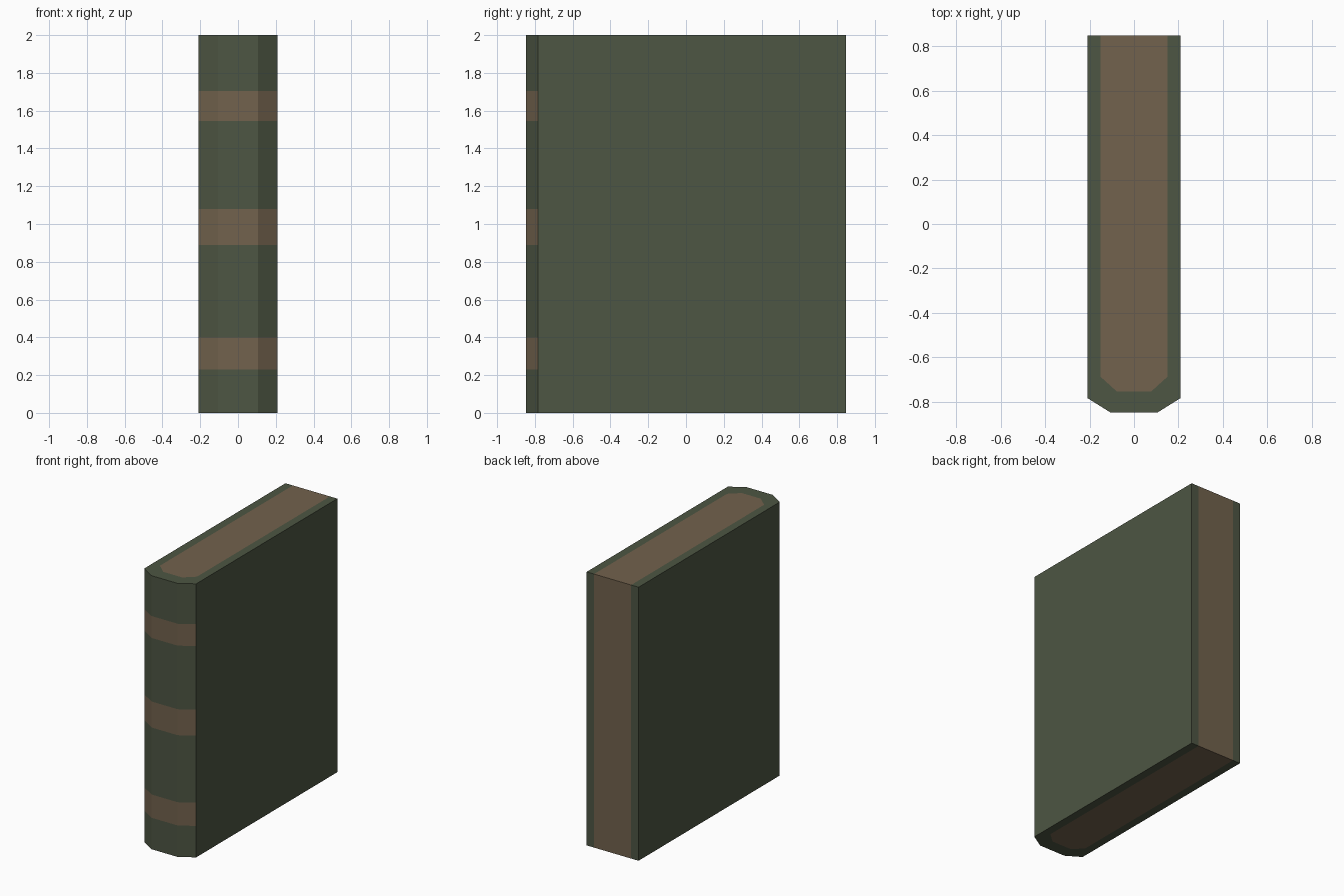
import bpy, bmesh

if "Cube" in bpy.data.objects:
    bpy.data.objects.remove(bpy.data.objects["Cube"])

def material(name, rgb):
    m = bpy.data.materials.new(name)
    m.diffuse_color = (*rgb, 1)
    m.use_nodes = True
    m.node_tree.nodes["Principled BSDF"].inputs["Base Color"].default_value = m.diffuse_color
    return m

GREEN, TAN = 0, 1

# Half cross-sections, from the open edge round to the spine (x, y)
def mirrored(half):
    return [(-x, y) for x, y in half] + [(x, y) for x, y in reversed(half)]

cover = mirrored([(0.21, 0.848), (0.21, -0.783), (0.106, -0.848)])
pages = mirrored([(0.15, 0.848), (0.15, -0.688), (0.077, -0.754)])

# Heights of the spine bands
bands = [(0.23, 0.40), (0.89, 1.08), (1.545, 1.705)]
levels = [0.0] + [z for b in bands for z in b] + [2.0]

bm = bmesh.new()

def ring(points, z):
    return [bm.verts.new((x, y, z)) for x, y in points]

def face(verts, mat):
    bm.faces.new(verts).material_index = mat

# Outer wall: boards, spine, and the fore edge with the page block showing
outline = cover + [pages[-1], pages[0]]
rings = [ring(outline, z) for z in levels]
n = len(outline)
for k, (lo, hi) in enumerate(zip(rings, rings[1:])):
    for i in range(n):
        j = (i + 1) % n
        is_band = k % 2 == 1 and i in (1, 2, 3)
        is_fore_edge = i == 6
        face([lo[i], lo[j], hi[j], hi[i]], TAN if is_band or is_fore_edge else GREEN)

# Top and bottom: cover rim around the page block
for r, z in ((rings[0], 0.0), (rings[-1], 2.0)):
    inner = [r[7]] + ring(pages[1:-1], z) + [r[6]]
    for i in range(5):
        face([r[i], r[i + 1], inner[i + 1], inner[i]], GREEN)
    face(inner, TAN)

bmesh.ops.recalc_face_normals(bm, faces=bm.faces)
mesh = bpy.data.meshes.new("book")
bm.to_mesh(mesh)
bm.free()
mesh.materials.append(material("dark green cover", (0.075, 0.092, 0.056)))
mesh.materials.append(material("tan paper", (0.168, 0.122, 0.074)))
book = bpy.data.objects.new("book", mesh)
bpy.context.collection.objects.link(book)
